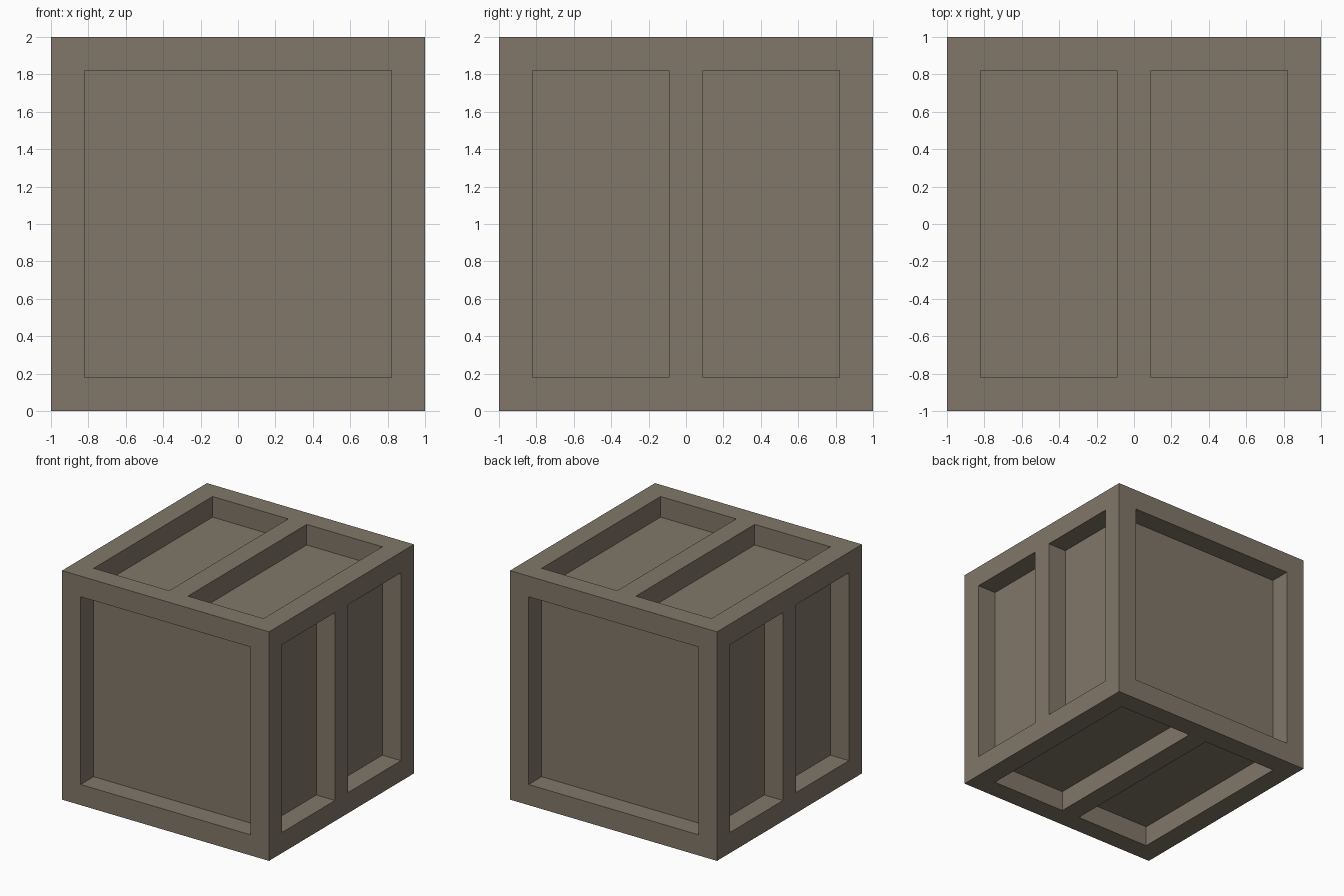
import bpy
import bmesh
from mathutils import Vector

HALF = 1.0        # half of the crate's side
INNER = 0.82      # inner edge of the frame
BAR = 0.09        # half width of the middle bars
DEPTH = 0.18      # depth of the recessed panels

if "Cube" in bpy.data.objects:
    bpy.data.objects.remove(bpy.data.objects["Cube"], do_unlink=True)

# One colour for the whole crate
mat = bpy.data.materials.new("grey_brown")
colour = (0.22, 0.185, 0.14, 1.0)
mat.diffuse_color = colour
mat.use_nodes = True
bsdf = mat.node_tree.nodes["Principled BSDF"]
bsdf.inputs["Base Color"].default_value = colour
bsdf.inputs["Roughness"].default_value = 0.9


def is_panel(face):
    """True for faces inside a recess; front and back have no middle bar."""
    c = face.calc_center_median()
    axis = max(range(3), key=lambda i: abs(face.normal[i]))
    if any(abs(c[i]) > INNER for i in range(3) if i != axis):
        return False
    bar_axis = {0: 1, 1: None, 2: 0}[axis]
    return bar_axis is None or abs(c[bar_axis]) > BAR


# Solid block, scored along the frame and bar edges
bm = bmesh.new()
bmesh.ops.create_cube(bm, size=2 * HALF)
for axis in range(3):
    normal = Vector([float(i == axis) for i in range(3)])
    for cut in (-INNER, -BAR, BAR, INNER):
        if axis == 2 and abs(cut) == BAR:
            continue
        bmesh.ops.bisect_plane(bm, geom=bm.verts[:] + bm.edges[:] + bm.faces[:],
                               plane_co=normal * cut, plane_no=normal)
bm.normal_update()

# Sink every panel into its face
panels = [f for f in bm.faces if is_panel(f)]
result = bmesh.ops.extrude_face_region(bm, geom=panels)
floors = [g for g in result["geom"] if isinstance(g, bmesh.types.BMFace)]
bmesh.ops.delete(bm, geom=[f for f in panels if f.is_valid], context="FACES")
bm.normal_update()
shift = {v: f.normal.copy() for f in floors for v in f.verts}
for v, n in shift.items():
    v.co -= n * DEPTH
bmesh.ops.recalc_face_normals(bm, faces=bm.faces[:])

# Stand the crate on the ground
bmesh.ops.translate(bm, verts=bm.verts[:], vec=(0, 0, HALF))
mesh = bpy.data.meshes.new("crate")
bm.to_mesh(mesh)
bm.free()
mesh.materials.append(mat)
crate = bpy.data.objects.new("crate", mesh)
bpy.context.collection.objects.link(crate)
